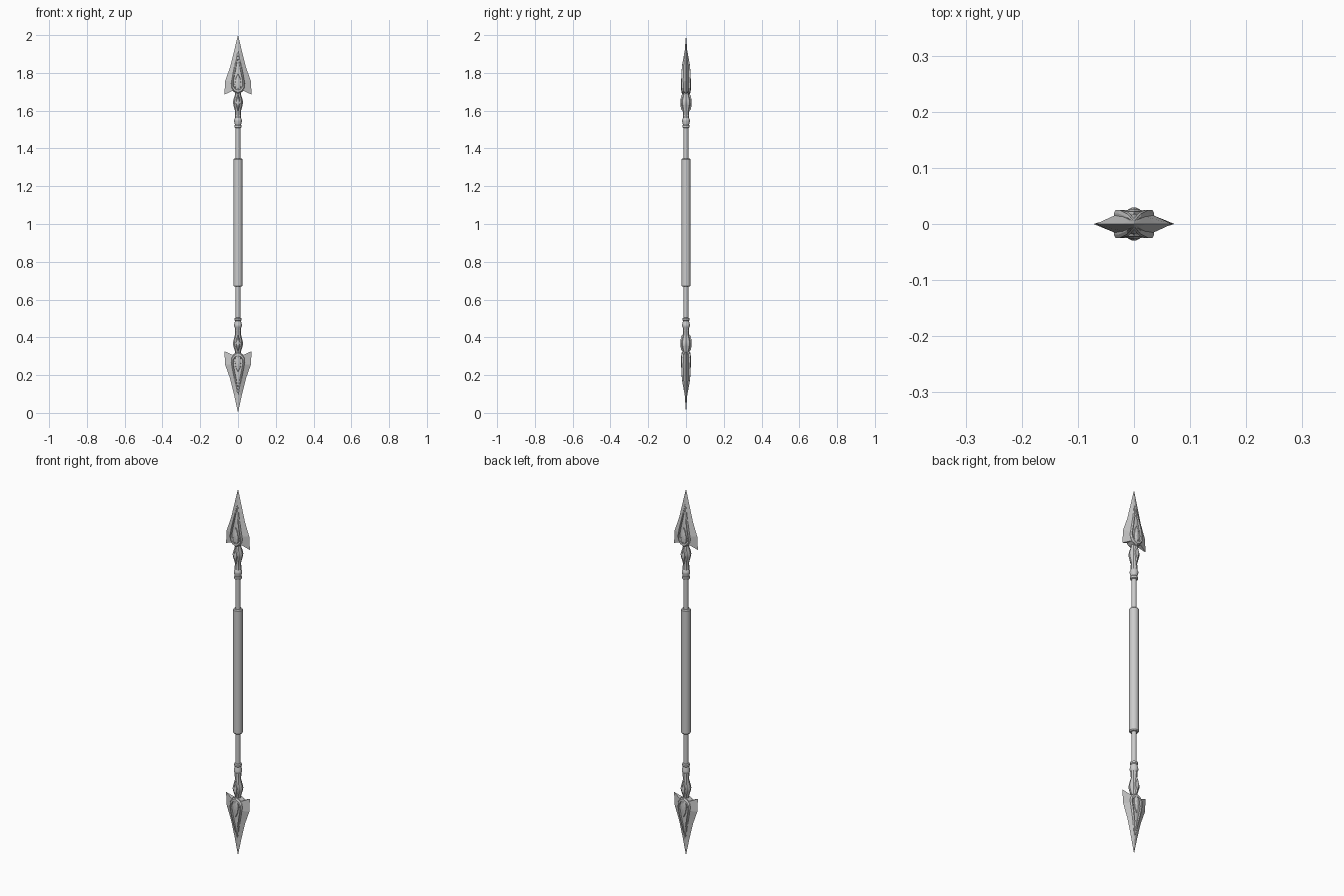
import bpy, bmesh, math

if "Cube" in bpy.data.objects:
    bpy.data.objects.remove(bpy.data.objects["Cube"])

MIRROR = 2.012   # lower end: z -> MIRROR - z


def make(name, verts, faces, flip=False, smooth=None):
    bm = bmesh.new()
    vs = [bm.verts.new((x, y, MIRROR - z if flip else z)) for x, y, z in verts]
    for f in faces:
        bm.faces.new([vs[i] for i in f])
    bmesh.ops.remove_doubles(bm, verts=bm.verts, dist=1e-5)
    bmesh.ops.recalc_face_normals(bm, faces=bm.faces)
    me = bpy.data.meshes.new(name)
    bm.to_mesh(me)
    bm.free()
    ob = bpy.data.objects.new(name, me)
    bpy.context.collection.objects.link(ob)
    if smooth:
        bpy.ops.object.select_all(action='DESELECT')
        ob.select_set(True)
        bpy.context.view_layer.objects.active = ob
        bpy.ops.object.shade_smooth_by_angle(angle=math.radians(smooth))
    return ob


def bridge(rings, n):
    return [(r * n + i, r * n + (i + 1) % n, (r + 1) * n + (i + 1) % n, (r + 1) * n + i)
            for r in range(rings - 1) for i in range(n)]


def lathe(name, profile, n=16, flip=False, smooth=35):
    verts = [(r * math.cos(2 * math.pi * i / n), r * math.sin(2 * math.pi * i / n), z)
             for r, z in profile for i in range(n)]
    k = (len(profile) - 1) * n
    caps = [tuple(range(n)), tuple(range(k, k + n))]
    return make(name, verts, bridge(len(profile), n) + caps, flip, smooth)


def plate(name, half, levels, zc, side, flip, taper=None, close=True):
    """Raised ornament: a mirrored outline stepped through (scale, height) levels."""
    outline = half + [(-x, z) for x, z in reversed(half) if x > 0]
    n = len(outline)
    verts = []
    for s, h in levels:
        for x, z in outline:
            zz = zc + (z - zc) * s
            k = min(1, max(0.15, (taper - zz) / 0.13)) if taper else 1
            verts.append((x * s, side * h * k, zz))
    faces = bridge(len(levels), n)
    if close:
        k = (len(levels) - 1) * n
        faces.append(tuple(range(k, k + n)))
    return make(name, verts, faces, flip)


def blade(name, tip, flip):
    # edge x,z | shoulder x,z,y | spine z,y
    rows = [(.072, 1.685, .030, 1.705, .013, 1.685, .018),
            (.068, 1.757, .033, 1.755, .016, 1.755, .020),
            (.042, 1.830, .020, 1.830, .013, 1.830, .017),
            (.021, 1.915, .009, 1.915, .005, 1.915, .007)]
    verts = []
    for ex, ez, mx, mz, my, sz, sy in rows:
        verts += [(ex, 0, ez), (mx, my, mz), (0, sy, sz), (-mx, my, mz),
                  (-ex, 0, ez), (-mx, -my, mz), (0, -sy, sz), (mx, -my, mz)]
    t = len(verts)
    verts.append((0, 0, tip))
    faces = bridge(4, 8) + [(24 + i, 24 + (i + 1) % 8, t) for i in range(8)]
    faces += [(0, 1, 7), (1, 2, 6, 7), (2, 3, 5, 6), (3, 4, 5)]
    make(name, verts, faces, flip)


# Shaft and grip
lathe("shaft", [(.0125, .48), (.0125, 1.53)])
lathe("grip", [(.020, .668), (.024, .673), (.024, 1.342), (.020, 1.347)])

frame = [(0, 1.94), (.013, 1.865), (.028, 1.79), (.036, 1.745), (.034, 1.72), (.020, 1.70), (0, 1.69)]
tongue = [(0, 1.80), (.012, 1.775), (.018, 1.74), (.014, 1.71), (0, 1.685)]
leaf = [(0, 1.69), (.010, 1.665), (.014, 1.64), (.007, 1.615), (0, 1.595)]

for end, tip, flip in (("upper", 2.0, False), ("lower", 2.012, True)):
    # Socket: collar rings, waist and faceted knob
    lathe(end + "_collar", [(.014, 1.508), (.019, 1.511), (.019, 1.521), (.016, 1.525),
                            (.021, 1.546), (.021, 1.552), (.016, 1.562)], 16, flip)
    lathe(end + "_knob", [(.016, 1.555), (.017, 1.575), (.015, 1.595), (.024, 1.628),
                          (.027, 1.645), (.024, 1.66), (.016, 1.685), (.013, 1.72)], 8, flip, 20)
    blade(end + "_blade", tip, flip)
    for side, label in ((-1, "front"), (1, "back")):
        # Raised border, central tongue and knob leaf on both faces
        plate(f"{end}_{label}_border", frame,
              [(1, .004), (1, .019), (.92, .025), (.76, .025), (.68, .014)],
              1.76, side, flip, 1.95, close=False)
        plate(f"{end}_{label}_tongue", tongue, [(1, .014), (.9, .022), (.35, .027)], 1.735, side, flip)
        plate(f"{end}_{label}_leaf", leaf, [(1, .016), (.75, .026), (.3, .029)], 1.643, side, flip)
